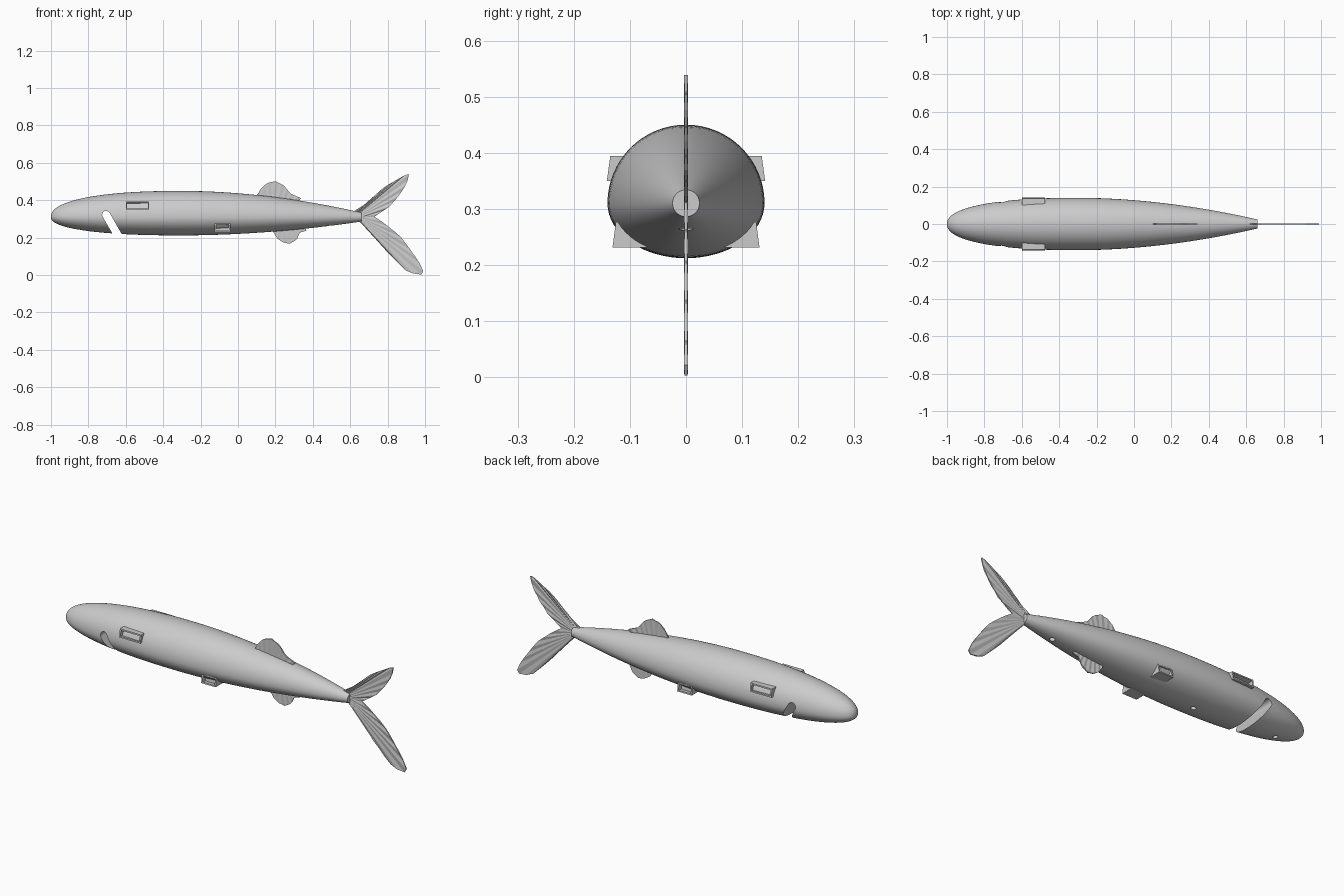
import bpy, bmesh, math
from mathutils import Vector

cube = bpy.data.objects.get("Cube")
if cube:
    bpy.data.objects.remove(cube, do_unlink=True)

grey = bpy.data.materials.new("plain grey")
grey.use_nodes = True
COLOUR = (0.6, 0.6, 0.6, 1)
grey.diffuse_color = COLOUR
grey.node_tree.nodes["Principled BSDF"].inputs["Base Color"].default_value = COLOUR

AXIS = 0.31  # height of the body's widest line


def finish(name, bm):
    bmesh.ops.recalc_face_normals(bm, faces=bm.faces)
    mesh = bpy.data.meshes.new(name)
    bm.to_mesh(mesh)
    bm.free()
    mesh.materials.append(grey)
    obj = bpy.data.objects.new(name, mesh)
    bpy.context.collection.objects.link(obj)
    return obj


def prism(bm, a, b):
    """Solid between two matching rings of points."""
    a, b = [[bm.verts.new(p) for p in ring] for ring in (a, b)]
    bm.faces.new(a)
    bm.faces.new(b)
    for i in range(len(a)):
        j = (i + 1) % len(a)
        bm.faces.new((a[i], a[j], b[j], b[i]))


# Body: round back, flatter belly, blunt nose and a truncated tail
def half_size(x, full):
    if x < -0.3:
        u = (-0.3 - x) / 0.7
        return full * (1 - u ** 2.3) ** (1 / 2.3)
    return full - (full - 0.024) * ((x + 0.3) / 0.96) ** 1.9


SEG = 64
bm = bmesh.new()
nose = bm.verts.new((-1, 0, AXIS))
previous = None
STATIONS = [-0.3 - 0.7 * math.cos(math.pi / 2 * i / 24) for i in range(1, 25)]
STATIONS += [-0.3 + 0.96 * i / 24 for i in range(1, 25)]
for x in STATIONS:
    back, belly = half_size(x, 0.14), half_size(x, 0.098)
    ring = []
    for k in range(SEG):
        a = 2 * math.pi * k / SEG
        s = math.sin(a)
        ring.append(bm.verts.new((x, back * math.cos(a), AXIS + s * (back if s > 0 else belly))))
    for k in range(SEG):
        n = (k + 1) % SEG
        if previous:
            bm.faces.new((previous[k], previous[n], ring[n], ring[k]))
        else:
            bm.faces.new((nose, ring[n], ring[k]))
    previous = ring
bm.faces.new(previous)
body = finish("body", bm)


def cut(name, bm):
    cutter = finish(name, bm)
    cutter.hide_render = True
    mod = body.modifiers.new(name, "BOOLEAN")
    mod.operation = "DIFFERENCE"
    mod.solver = "EXACT"
    mod.object = cutter
    bpy.context.view_layer.objects.active = body
    bpy.ops.object.modifier_apply(modifier=name)
    bpy.data.objects.remove(cutter, do_unlink=True)


# Slanted mouth slot with a rounded upper end, open through the belly
top, down, radius = Vector((-0.705, 0.322)), Vector((0.5, -0.87)).normalized(), 0.021
side = Vector((-down.y, down.x))
outline = []
for i in range(17):
    a = math.pi * i / 16
    outline.append(top + radius * (side * math.cos(a) - down * math.sin(a)))
outline += [top - side * radius + down * 0.25, top + side * radius + down * 0.25]
bm = bmesh.new()
prism(bm, [(p.x, -0.3, p.y) for p in outline], [(p.x, 0.3, p.y) for p in outline])
cut("mouth_slot_cutter", bm)

# Small blind holes along the belly
for x in (-0.845, -0.355, 0.49):
    ground = AXIS - half_size(x, 0.098)
    circle = [(x + 0.013 * math.cos(k * math.pi / 10), 0.013 * math.sin(k * math.pi / 10))
              for k in range(20)]
    bm = bmesh.new()
    prism(bm, [(*p, ground - 0.05) for p in circle], [(*p, ground + 0.03) for p in circle])
    cut("belly_hole_cutter", bm)

bpy.ops.object.select_all(action="DESELECT")
body.select_set(True)
bpy.context.view_layer.objects.active = body
bpy.ops.object.shade_smooth_by_angle(angle=math.radians(30))


# Side sockets: slightly tilted boxes with a recessed window
def socket(name, x0, x1, upper, lower, inner, sign):
    section = [upper, lower, (inner, lower[1]), (inner, upper[1])]
    bm = bmesh.new()
    prism(bm, [(x0, sign * y, z) for y, z in section], [(x1, sign * y, z) for y, z in section])
    bmesh.ops.recalc_face_normals(bm, faces=bm.faces)
    outer = max(bm.faces, key=lambda f: f.normal.y * sign)
    bmesh.ops.inset_region(bm, faces=[outer], thickness=0.010)
    inward = -outer.normal * 0.025
    window = bmesh.ops.extrude_discrete_faces(bm, faces=[outer])["faces"]
    bmesh.ops.translate(bm, verts=window[0].verts, vec=inward)
    finish(name, bm)


for label, sign in (("left", 1), ("right", -1)):
    # seen along the body, +y is the back side
    socket("upper_socket_" + label, -0.60, -0.475, (0.135, 0.394), (0.141, 0.350), 0.09, sign)
    socket("lower_socket_" + label, -0.125, -0.04, (0.125, 0.277), (0.131, 0.231), 0.06, sign)


# Fins: thin ribbed fans running from a root line to an outer edge
def sample(points, t):
    pts = [Vector(p) for p in points]
    lengths = [(b - a).length for a, b in zip(pts, pts[1:])]
    goal = t * sum(lengths)
    for a, b, d in zip(pts, pts[1:], lengths):
        if goal <= d:
            return a.lerp(b, goal / d)
        goal -= d
    return pts[-1]


def fin(name, root, edge, rays):
    bm = bmesh.new()
    count = rays * 2
    rows = []
    for i in range(count + 1):
        t = i / count
        half = 0.004 if i % 2 else 0.002
        r, e = sample(root, t), sample(edge, t)
        rows.append([bm.verts.new((p.x, y, p.y)) for p, y in
                     ((r, -half), (e, -half), (e, half), (r, half))])
    for a, b in zip(rows, rows[1:]):
        for k in range(4):
            n = (k + 1) % 4
            bm.faces.new((a[k], a[n], b[n], b[k]))
    bm.faces.new(rows[0])
    bm.faces.new(rows[-1])
    finish(name, bm)


fin("dorsal_fin", [(0.11, 0.40), (0.31, 0.37)],
    [(0.10, 0.425), (0.125, 0.465), (0.155, 0.492), (0.20, 0.502), (0.245, 0.48),
     (0.28, 0.435), (0.34, 0.41), (0.31, 0.39)], 9)
fin("anal_fin", [(0.19, 0.26), (0.35, 0.28)],
    [(0.185, 0.235), (0.21, 0.195), (0.24, 0.175), (0.275, 0.167), (0.315, 0.19),
     (0.33, 0.227), (0.37, 0.238), (0.35, 0.26)], 8)
fin("tail_upper_lobe", [(0.62, 0.33), (0.64, 0.30)],
    [(0.62, 0.342), (0.67, 0.372), (0.785, 0.473), (0.915, 0.547), (0.905, 0.495),
     (0.865, 0.43), (0.81, 0.366), (0.73, 0.312)], 10)
fin("tail_lower_lobe", [(0.64, 0.295), (0.64, 0.315)],
    [(0.66, 0.285), (0.71, 0.222), (0.81, 0.11), (0.91, 0.012), (1.0, 0.0), (0.97, 0.067),
     (0.91, 0.152), (0.865, 0.21), (0.785, 0.275), (0.73, 0.312)], 10)
